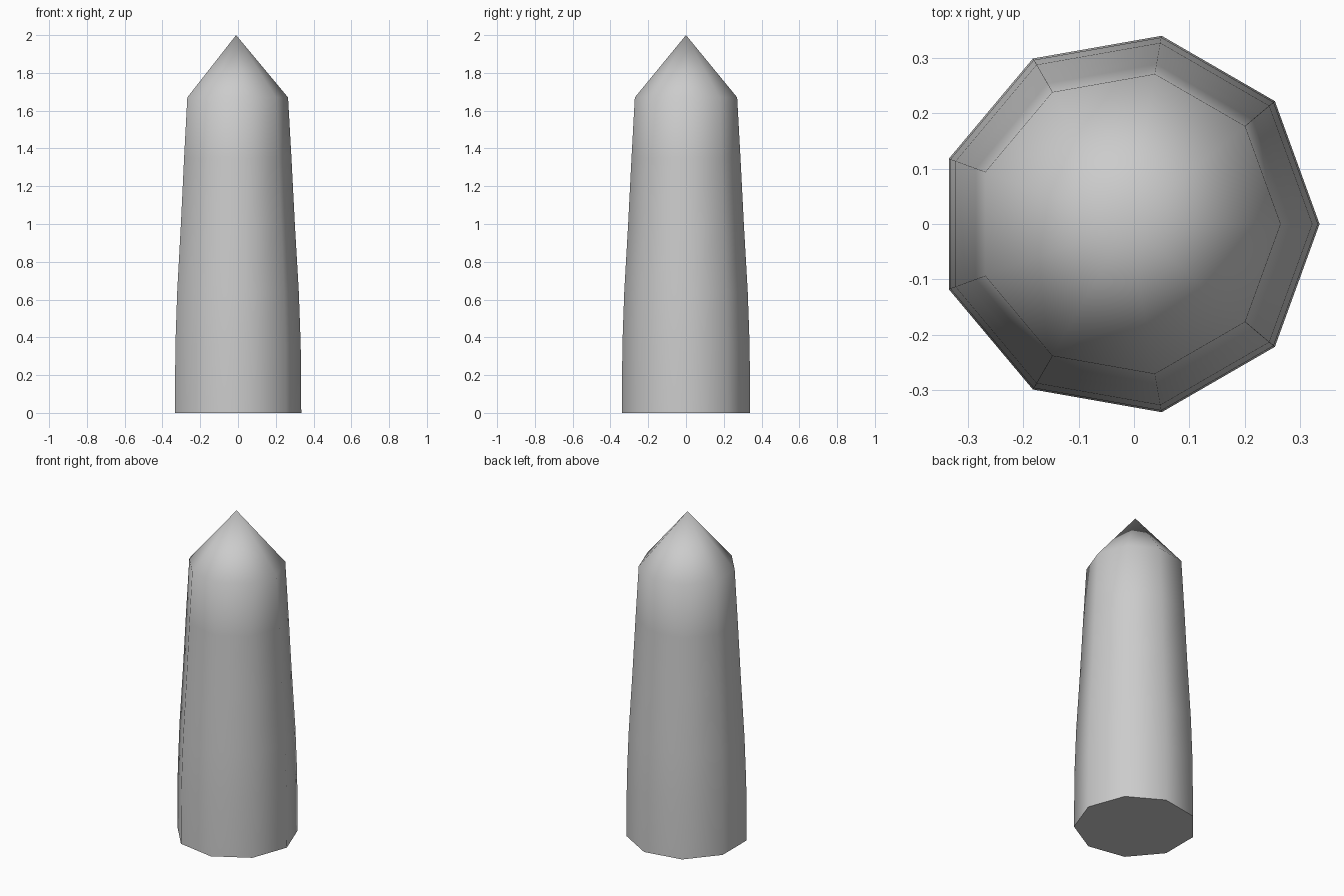
import bpy, bmesh, math

if "Cube" in bpy.data.objects:
    bpy.data.objects.remove(bpy.data.objects["Cube"])

SIDES = 9
CX = -0.01  # nonagon axis, so the bounding box is centred

# (radius, height) rings of the tapering shaft, then the tip
PROFILE = [(0.345, 0), (0.342, 0.36), (0.332, 0.64), (0.311, 1.0),
           (0.293, 1.35), (0.275, 1.67)]

bm = bmesh.new()
rings = []
for r, z in PROFILE:
    rings.append([bm.verts.new((CX + r * math.cos(2 * math.pi * i / SIDES),
                                r * math.sin(2 * math.pi * i / SIDES), z))
                  for i in range(SIDES)])

# Flat base
bm.faces.new(rings[0][::-1])

# Shaft sides
for low, high in zip(rings, rings[1:]):
    for i in range(SIDES):
        j = (i + 1) % SIDES
        bm.faces.new((low[i], low[j], high[j], high[i]))

# Pointed tip
apex = bm.verts.new((CX, 0, 2.0))
for i in range(SIDES):
    bm.faces.new((rings[-1][i], rings[-1][(i + 1) % SIDES], apex))

bm.normal_update()
mesh = bpy.data.meshes.new("crystal_point")
bm.to_mesh(mesh)
bm.free()
crystal = bpy.data.objects.new("crystal_point", mesh)
bpy.context.collection.objects.link(crystal)

# Soft facets, crisp base edge
bpy.context.view_layer.objects.active = crystal
crystal.select_set(True)
bpy.ops.object.shade_smooth_by_angle(angle=math.radians(50))
